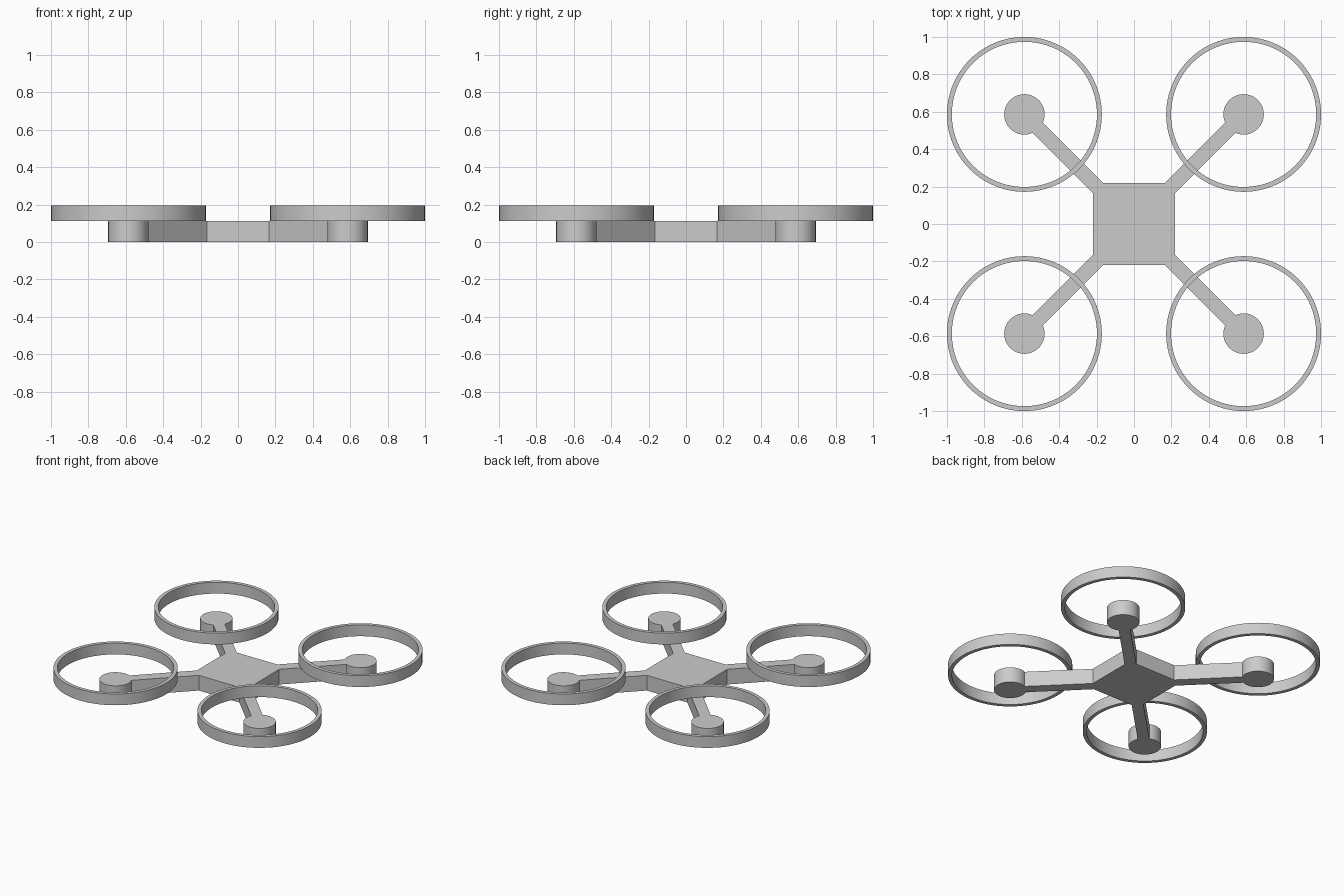
import bpy
import bmesh
from math import sqrt, pi, cos, sin

cube = bpy.data.objects.get("Cube")
if cube:
    bpy.data.objects.remove(cube, do_unlink=True)

BODY = 0.22        # half width of the hub
NOTCH = 0.165      # where an arm edge meets the hub side
HUB = 0.586        # rotor centre on x and y
POD_R = 0.108
FRAME_H = 0.112
RING_OUT, RING_IN, RING_TOP = 0.414, 0.388, 0.195
SEGMENTS = 96

grey = bpy.data.materials.new("light grey")
grey.use_nodes = True
colour = (0.6, 0.6, 0.6, 1)
grey.diffuse_color = colour
grey.node_tree.nodes["Principled BSDF"].inputs["Base Color"].default_value = colour


def finish(name, bm, smooth=False):
    bmesh.ops.recalc_face_normals(bm, faces=bm.faces)
    mesh = bpy.data.meshes.new(name)
    bm.to_mesh(mesh)
    bm.free()
    mesh.materials.append(grey)
    obj = bpy.data.objects.new(name, mesh)
    bpy.context.collection.objects.link(obj)
    if smooth:
        bpy.ops.object.select_all(action='DESELECT')
        obj.select_set(True)
        bpy.context.view_layer.objects.active = obj
        bpy.ops.object.shade_smooth_by_angle(angle=pi / 6)
    return obj


def prism(name, outline, z0, z1, smooth=False):
    """Extrude a flat outline upwards."""
    bm = bmesh.new()
    face = bm.faces.new([bm.verts.new((x, y, z0)) for x, y in outline])
    top = bmesh.ops.extrude_face_region(bm, geom=[face])["geom"]
    verts = [v for v in top if isinstance(v, bmesh.types.BMVert)]
    bmesh.ops.translate(bm, verts=verts, vec=(0, 0, z1 - z0))
    return finish(name, bm, smooth)


def ring(name, cx, cy):
    """Sweep a rectangular section round the rotor centre."""
    section = [(RING_IN, FRAME_H), (RING_OUT, FRAME_H),
               (RING_OUT, RING_TOP), (RING_IN, RING_TOP)]
    bm = bmesh.new()
    loops = []
    for i in range(SEGMENTS):
        a = 2 * pi * i / SEGMENTS
        loops.append([bm.verts.new((cx + r * cos(a), cy + r * sin(a), z))
                      for r, z in section])
    for i, a in enumerate(loops):
        b = loops[(i + 1) % SEGMENTS]
        for j in range(4):
            k = (j + 1) % 4
            bm.faces.new((a[j], a[k], b[k], b[j]))
    return finish(name, bm, True)


# Square hub
prism("body", [(-BODY, -BODY), (BODY, -BODY), (BODY, BODY), (-BODY, BODY)], 0, FRAME_H)

# Arm outline: wraps the hub corner and ends on the motor pod
half = (BODY - NOTCH) / sqrt(2)
reach = HUB * sqrt(2) - sqrt(POD_R ** 2 - half ** 2)
near, far = (reach - half) / sqrt(2), (reach + half) / sqrt(2)
arm = [(NOTCH, BODY), (BODY, BODY), (BODY, NOTCH), (far, near), (near, far)]

# Four rotor assemblies
for sx, side in ((1, "left"), (-1, "right")):
    for sy, end in ((-1, "front"), (1, "back")):
        tag = f"{end}_{side}"
        cx, cy = sx * HUB, sy * HUB
        prism(f"{tag}_arm", [(sx * x, sy * y) for x, y in arm], 0, FRAME_H)
        circle = [(cx + POD_R * cos(2 * pi * i / 64), cy + POD_R * sin(2 * pi * i / 64))
                  for i in range(64)]
        prism(f"{tag}_motor_pod", circle, 0, FRAME_H, True)
        ring(f"{tag}_guard_ring", cx, cy)
